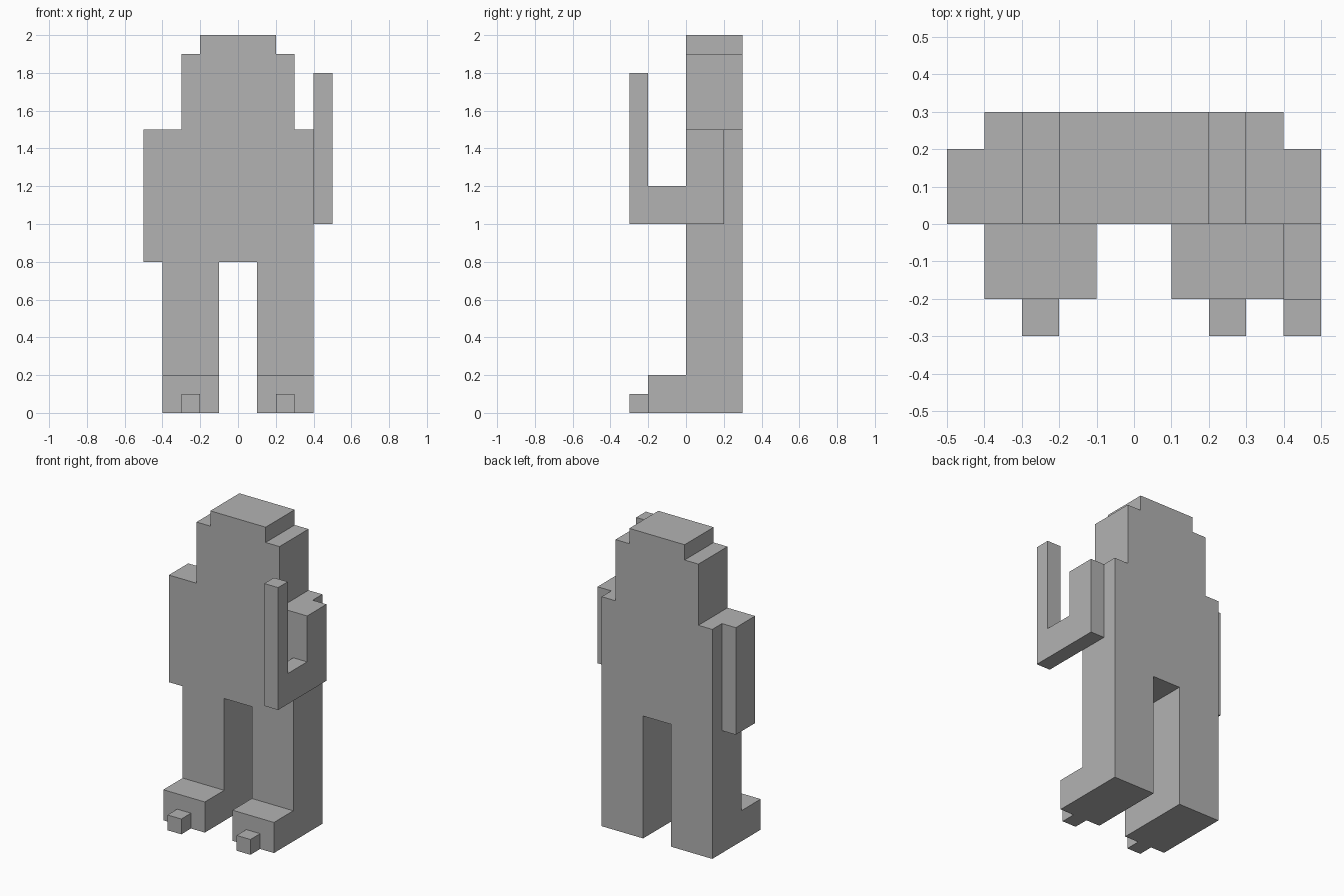
import bpy
import bmesh
from mathutils import Vector

default = bpy.data.objects.get("Cube")
if default:
    bpy.data.objects.remove(default, do_unlink=True)

# Single flat colour
grey = bpy.data.materials.new("mid_grey")
grey.use_nodes = True
colour = (0.448, 0.448, 0.448, 1)
grey.diffuse_color = colour
grey.node_tree.nodes["Principled BSDF"].inputs["Base Color"].default_value = colour


def prism(name, points, step):
    """Extrude a closed profile along step into a flat-faced solid."""
    bm = bmesh.new()
    face = bm.faces.new([bm.verts.new(p) for p in points])
    result = bmesh.ops.extrude_face_region(bm, geom=[face], use_keep_orig=True)
    moved = [v for v in result["geom"] if isinstance(v, bmesh.types.BMVert)]
    bmesh.ops.translate(bm, verts=moved, vec=Vector(step))
    bmesh.ops.recalc_face_normals(bm, faces=bm.faces[:])
    mesh = bpy.data.meshes.new(name)
    bm.to_mesh(mesh)
    bm.free()
    mesh.materials.append(grey)
    obj = bpy.data.objects.new(name, mesh)
    bpy.context.collection.objects.link(obj)
    return obj


def side_prism(name, profile, x0, x1):
    """Side profile in (y, z), spanning x0 to x1."""
    return prism(name, [(x0, y, z) for y, z in profile], (x1 - x0, 0, 0))


# Torso with stepped shoulders, head and crown: mirrored front outline
half = [(0.4, 0.8), (0.4, 1.5), (0.3, 1.5), (0.3, 1.9), (0.2, 1.9), (0.2, 2.0)]
outline = half + [(-x, z) for x, z in reversed(half)]
prism("torso_and_head", [(x, 0, z) for x, z in outline], (0, 0.3, 0))

# Legs with forward feet, each with a toe block
leg = [(0.3, 0), (0.3, 0.8), (0, 0.8), (0, 0.2), (-0.2, 0.2), (-0.2, 0)]
toe = [(-0.2, 0), (-0.2, 0.1), (-0.3, 0.1), (-0.3, 0)]
for label, s in (("left", 1), ("right", -1)):
    side_prism(label + "_leg", leg, s * 0.1, s * 0.4)
    side_prism(label + "_toe", toe, s * 0.2, s * 0.3)

# Right arm hangs down
hanging = [(0, 0.8), (0.2, 0.8), (0.2, 1.5), (0, 1.5)]
side_prism("right_arm", hanging, -0.5, -0.4)

# Left arm bends forward with the hand raised
raised = [(0.2, 1.0), (0.2, 1.5), (0, 1.5), (0, 1.2),
          (-0.2, 1.2), (-0.2, 1.8), (-0.3, 1.8), (-0.3, 1.0)]
side_prism("left_arm", raised, 0.4, 0.5)
